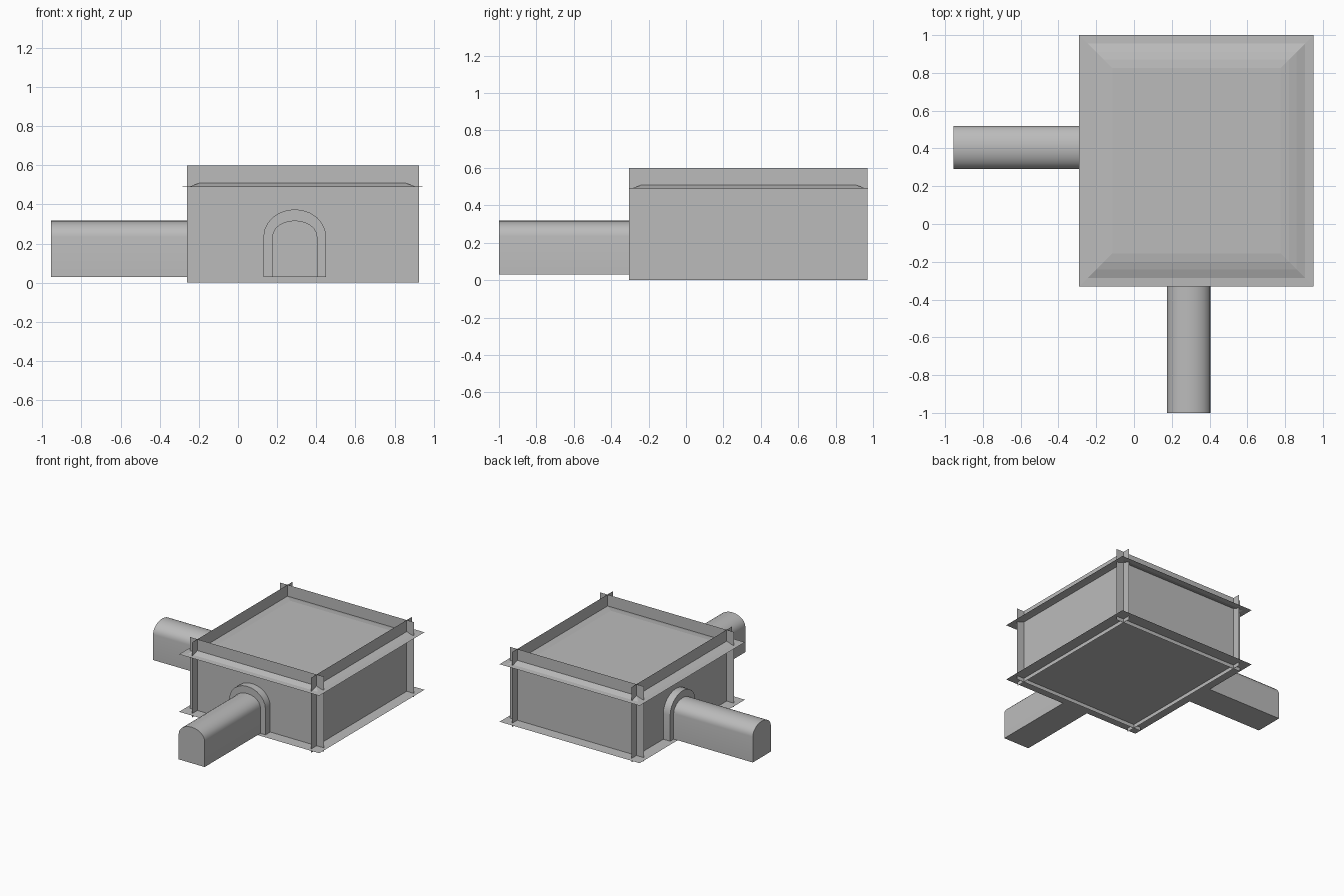
import bpy
import bmesh
import math

if "Cube" in bpy.data.objects:
    bpy.data.objects.remove(bpy.data.objects["Cube"])

stone = bpy.data.materials.new("stone_grey")
stone.use_nodes = True
grey = (0.5, 0.5, 0.5, 1)
stone.diffuse_color = grey
bsdf = next(n for n in stone.node_tree.nodes if n.type == "BSDF_PRINCIPLED")
bsdf.inputs["Base Color"].default_value = grey
bsdf.inputs["Roughness"].default_value = 0.8

FLOOR, SPRING = 0.03, 0.235
CX, CY = 0.33, 0.335          # middle of the room
SLAB_X, SLAB_Y = 0.62, 0.665  # half sizes of floor and ceiling


def finish(name, bm, smooth=False):
    mesh = bpy.data.meshes.new(name)
    bm.to_mesh(mesh)
    bm.free()
    mesh.materials.append(stone)
    obj = bpy.data.objects.new(name, mesh)
    bpy.context.collection.objects.link(obj)
    if smooth:
        bpy.ops.object.select_all(action="DESELECT")
        obj.select_set(True)
        bpy.context.view_layer.objects.active = obj
        bpy.ops.object.shade_smooth_by_angle(angle=math.radians(35))
    return obj


def sheet(name, corners):
    bm = bmesh.new()
    bm.faces.new([bm.verts.new(c) for c in corners])
    finish(name, bm)


def rectangle(inset, z):
    a, b = SLAB_X - inset, SLAB_Y - inset
    return [(CX + sx * a, CY + sy * b, z)
            for sx, sy in ((-1, -1), (1, -1), (1, 1), (-1, 1))]


def arch(half, top, steps=12):
    """Doorway outline as (across, height) points, left foot to right foot."""
    pts = [(-half, FLOOR)]
    for i in range(steps + 1):
        t = math.pi * (1 - i / steps)
        pts.append((half * math.cos(t), SPRING + (top - SPRING) * math.sin(t)))
    return pts + [(half, FLOOR)]


def bridge(bm, a, b, closed=True):
    n = len(a)
    for i in range(n if closed else n - 1):
        j = (i + 1) % n
        bm.faces.new((a[i], a[j], b[j], b[i]))


# Room walls, overlapping at the corners
for name, y in (("front_wall", -0.235), ("back_wall", 0.905)):
    sheet(name, [(-0.26, y, 0), (0.925, y, 0), (0.925, y, 0.6), (-0.26, y, 0.6)])
for name, x in (("right_wall", -0.195), ("left_wall", 0.86)):
    sheet(name, [(x, -0.305, 0), (x, 0.97, 0), (x, 0.97, 0.6), (x, -0.305, 0.6)])

# Floor slab
sheet("floor", rectangle(0, FLOOR))

# Ceiling with a gently raised middle
bm = bmesh.new()
rings = [[bm.verts.new(p) for p in rectangle(inset, z)]
         for inset, z in ((0, 0.49), (0.045, 0.492), (0.09, 0.508),
                          (0.13, 0.518), (0.175, 0.524))]
for outer, inner in zip(rings, rings[1:]):
    bridge(bm, outer, inner)
bm.faces.new(rings[-1])
finish("ceiling", bm)


# Arched passages with raised door surrounds
def passage(side, place, wall, end):
    inner, outer = arch(0.115, 0.318), arch(0.16, 0.375)

    bm = bmesh.new()
    near, far = [[bm.verts.new(place(u, z, d)) for u, z in inner]
                 for d in (wall, end)]
    bridge(bm, near, far)
    bm.faces.new(far)
    bmesh.ops.recalc_face_normals(bm, faces=bm.faces)
    finish(side + "_passage", bm, smooth=True)

    bm = bmesh.new()
    face = wall - 0.06
    loops = [[bm.verts.new(place(u, z, d)) for u, z in outline]
             for outline, d in ((outer, wall), (outer, face),
                                (inner, face), (inner, wall))]
    for a, b in zip(loops, loops[1:]):
        bridge(bm, a, b, closed=False)
    for k in (0, -1):
        bm.faces.new([loop[k] for loop in loops])
    bmesh.ops.recalc_face_normals(bm, faces=bm.faces)
    finish(side + "_door_surround", bm, smooth=True)


passage("front", lambda u, z, d: (0.29 + u, d, z), -0.235, -1.0)
passage("right", lambda u, z, d: (d, 0.405 + u, z), -0.195, -0.955)
